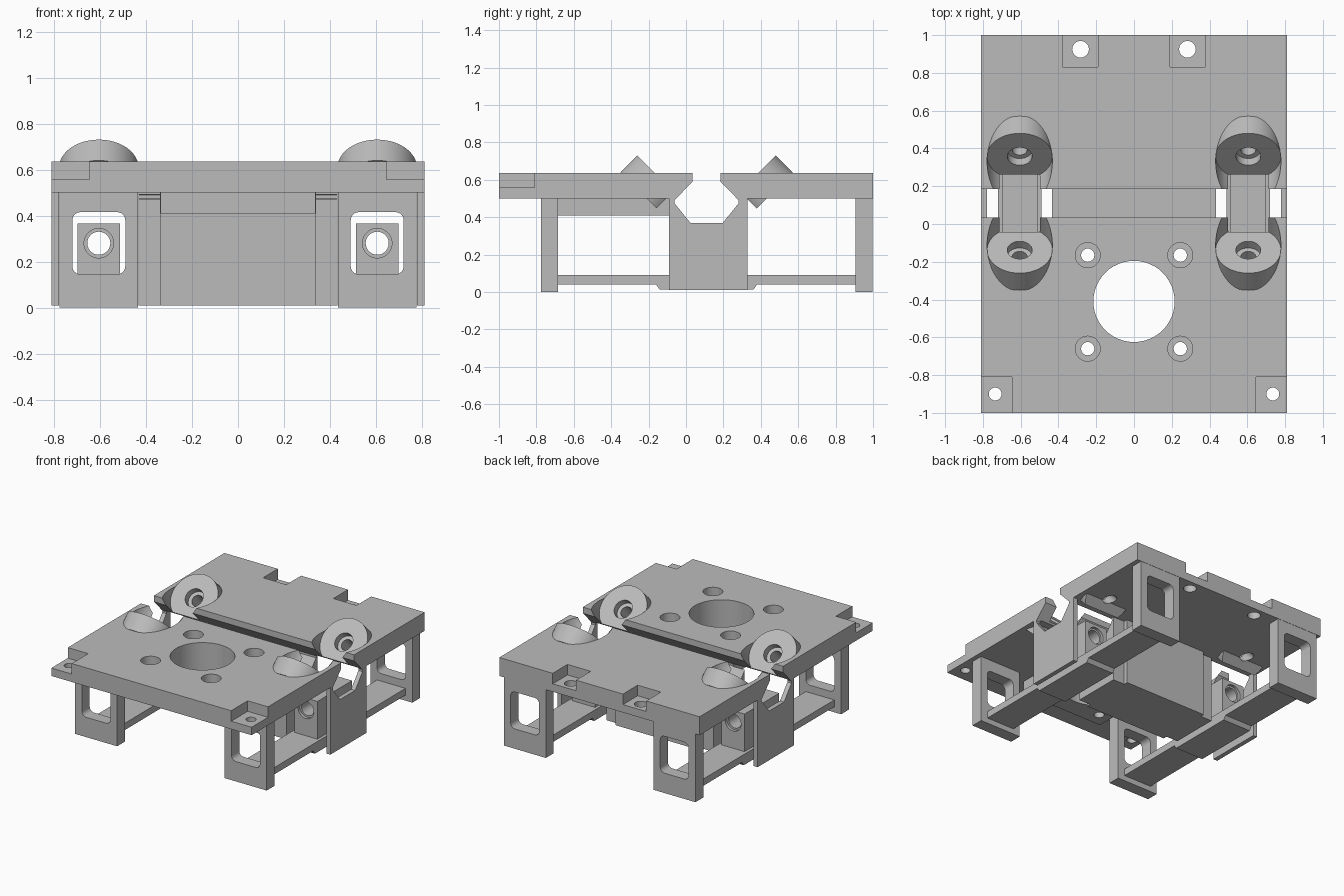
import bpy, bmesh, math
from mathutils import Vector, Matrix

if "Cube" in bpy.data.objects:
    bpy.data.objects.remove(bpy.data.objects["Cube"], do_unlink=True)

grey = bpy.data.materials.new("plain_grey")
grey.use_nodes = True
grey.diffuse_color = (0.5, 0.5, 0.5, 1)
grey.node_tree.nodes["Principled BSDF"].inputs["Base Color"].default_value = (0.5, 0.5, 0.5, 1)

GROOVE_Y = 0.11   # centre of the groove
WHEEL_X = 0.605   # centre line of the legs and seats


def make(name, bm):
    bmesh.ops.recalc_face_normals(bm, faces=bm.faces)
    mesh = bpy.data.meshes.new(name)
    bm.to_mesh(mesh)
    bm.free()
    mesh.materials.append(grey)
    ob = bpy.data.objects.new(name, mesh)
    bpy.context.collection.objects.link(ob)
    return ob


def box(name, x, y, z):
    bm = bmesh.new()
    bmesh.ops.create_cube(bm, size=1)
    for v in bm.verts:
        v.co = [lo + (hi - lo) * (c + 0.5) for c, (lo, hi) in zip(v.co, (x, y, z))]
    return make(name, bm)


def rod(name, start, end, r):
    start, end = Vector(start), Vector(end)
    axis = end - start
    turn = axis.to_track_quat('Z', 'Y').to_matrix().to_4x4()
    bm = bmesh.new()
    bmesh.ops.create_cone(bm, cap_ends=True, segments=48, radius1=r, radius2=r, depth=axis.length,
                          matrix=Matrix.Translation((start + end) / 2) @ turn)
    return make(name, bm)


def prism(name, profile, x0, x1):
    """Extrude a (y, z) profile along x."""
    bm = bmesh.new()
    face = bm.faces.new([bm.verts.new((x0, y, z)) for y, z in profile])
    new = bmesh.ops.extrude_face_region(bm, geom=[face])["geom"]
    verts = [g for g in new if isinstance(g, bmesh.types.BMVert)]
    bmesh.ops.translate(bm, verts=verts, vec=(x1 - x0, 0, 0))
    return make(name, bm)


def cut(cutter, *targets):
    for ob in targets:
        mod = ob.modifiers.new("cut", 'BOOLEAN')
        mod.operation, mod.solver, mod.object = 'DIFFERENCE', 'EXACT', cutter
        bpy.context.view_layer.objects.active = ob
        bpy.ops.object.modifier_apply(modifier=mod.name)
    bpy.data.objects.remove(cutter, do_unlink=True)


def span(centre, half):
    return (centre - half, centre + half)


# Deck and cross beam with the groove, one profile
half_groove = [(-0.075, 0.635), (-0.075, 0.59), (-0.172, 0.49), (-0.172, 0.475), (-0.087, 0.37)]
groove = [(GROOVE_Y + y, z) for y, z in half_groove]
groove += [(GROOVE_Y - y, z) for y, z in reversed(half_groove)]
body = prism("deck_and_beam", [(-1, 0.635)] + groove + [
    (1, 0.635), (1, 0.5), (0.33, 0.5), (0.33, 0.01), (-0.09, 0.01), (-0.09, 0.5), (-1, 0.5)], -0.81, 0.81)

# Thickened motor mount under the front deck
mount = box("motor_mount", (-0.337, 0.337), (-0.76, -0.08), (0.41, 0.505))
cut(rod("motor_hole", (0, -0.41, 0.3), (0, -0.41, 0.8), 0.215), body, mount)
parts = [body, mount]

for s, side in ((-1, "right"), (1, "left")):
    cx = s * WHEEL_X
    # Beam cavity and set-back shoulders
    cut(box("cavity", span(cx, 0.172), (-0.2, 0.42), (-0.1, 0.5)), body)
    for y in (-0.09, 0.33):
        cut(box("shoulder", span(s * 0.39, 0.052), span(y, 0.03), (-0.1, 0.5)), body)

    # Screw holes around the motor
    for y in (-0.165, -0.66):
        x = s * 0.245
        cut(rod("screw_hole", (x, y, 0.3), (x, y, 0.8), 0.035), body, mount)
        cut(rod("counterbore", (x, y, 0.57), (x, y, 0.8), 0.066), body)

    # Recessed mounting tabs at the front corners and the back edge
    for x, y, xs, ys, r in ((0.735, -0.9, (0.645, 0.9), (-1.1, -0.81), 0.034),
                            (0.283, 0.925, (0.19, 0.378), (0.83, 1.1), 0.044)):
        cut(box("tab_pocket", [s * v for v in (xs if s > 0 else xs[::-1])], ys, (0.558, 0.8)), body)
        cut(rod("tab_hole", (s * x, y, 0.3), (s * x, y, 0.8), r), body)

    # Bored block in the cavity
    block = box(side + "_screw_block", span(cx, 0.093), (-0.08, 0.32), (0.06, 0.365))
    cut(rod("bore", (cx, -0.5, 0.28), (cx, 0.8, 0.28), 0.05), block)
    for y0, y1 in ((-0.2, -0.06), (0.3, 0.5)):
        cut(rod("bore_mouth", (cx, y0, 0.28), (cx, y1, 0.28), 0.064), block)
    parts.append(block)

    # Bottom rail with a thicker foot under the beam
    parts.append(prism(side + "_rail", [
        (-0.7, 0.09), (0.93, 0.09), (0.93, 0.04), (0.38, 0.04), (0.36, 0.012),
        (-0.14, 0.012), (-0.16, 0.04), (-0.7, 0.04)], cx - 0.115, cx + 0.115))

    # Legs with rounded windows
    for y0, y1, place in ((-0.775, -0.685, "front"), (0.907, 0.998, "back")):
        leg = box(f"{place}_{side}_leg", span(cx, 0.17), (y0, y1), (0, 0.505))
        window = box("window", span(cx, 0.115), (y0 - 0.1, y1 + 0.1), (0.145, 0.415))
        bm = bmesh.new()
        bm.from_mesh(window.data)
        edges = [e for e in bm.edges if abs((e.verts[0].co - e.verts[1].co).y) > 0.1]
        bmesh.ops.bevel(bm, geom=edges, offset=0.035, segments=6, profile=0.5, affect='EDGES')
        bm.to_mesh(window.data)
        bm.free()
        cut(window, leg)
        parts.append(leg)

    # Tilted round seats facing each other across the groove
    for t, place in ((1, "front"), (-1, "back")):
        def along(d):
            """Point on the seat axis, d in front of its face."""
            k = d * math.sqrt(0.5)
            return Vector((cx, GROOVE_Y + t * (-0.248 + k), 0.608 + k))
        cut(rod("seat_clearance", along(0), along(0.5), 0.173), body)
        seat = rod(f"{place}_{side}_seat", along(-0.128), along(0), 0.173)
        # Flat lower side
        flat = box("flat", (-0.3, 0.3), (-0.4, 0.4), (-0.3, 0))
        flat.matrix_world = (Matrix.Translation(along(0) + Vector((0, t * 0.0705, -0.0705)))
                             @ Matrix.Rotation(t * math.radians(45), 4, 'X'))
        bpy.context.view_layer.update()
        cut(flat, seat)
        cut(rod("axle_hole", along(-0.4), along(0.2), 0.04), seat, body)
        cut(rod("axle_recess", along(-0.05), along(0.2), 0.066), seat, body)
        parts.append(seat)

# Smooth round walls, sharp edges elsewhere
bpy.ops.object.select_all(action='DESELECT')
for ob in parts:
    ob.select_set(True)
bpy.context.view_layer.objects.active = body
bpy.ops.object.shade_smooth_by_angle(angle=math.radians(30))
